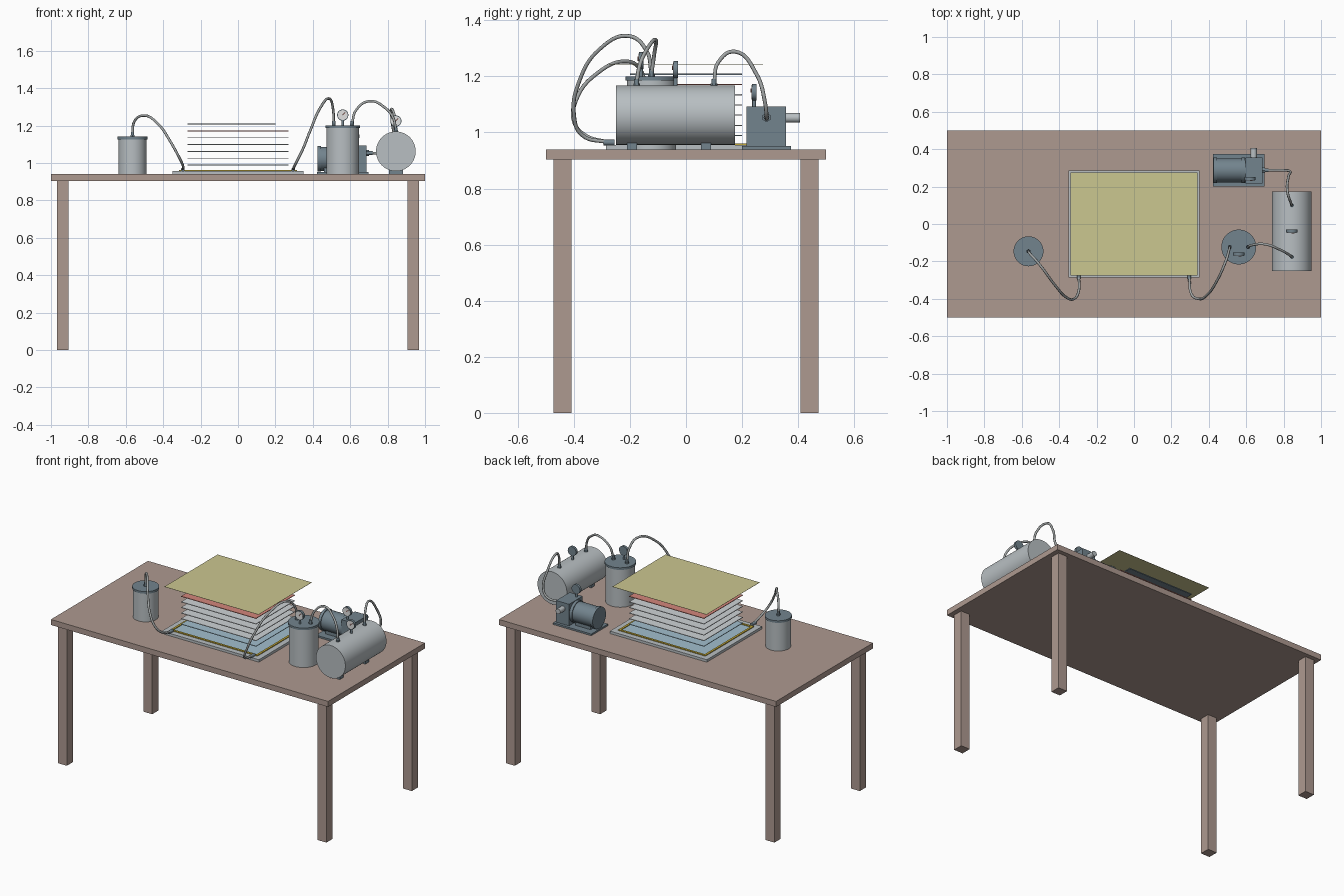
import bpy, math
from mathutils import Vector

cube = bpy.data.objects.get("Cube")
if cube:
    bpy.data.objects.remove(cube, do_unlink=True)


def material(name, r, g, b):
    m = bpy.data.materials.new(name)
    m.use_nodes = True
    m.diffuse_color = (r, g, b, 1)
    m.node_tree.nodes["Principled BSDF"].inputs["Base Color"].default_value = (r, g, b, 1)
    return m


wood = material("brown wood", .42, .32, .28)
metal = material("light metal", .48, .52, .54)
slate = material("slate metal", .17, .23, .27)
film_yellow = material("film yellow", .60, .57, .28)
tape_yellow = material("tape yellow", .55, .40, .04)
salmon = material("salmon", .65, .24, .20)
ply_grey = material("pale fabric", .62, .65, .67)
blue = material("pale blue", .36, .52, .62)
hose_grey = material("hose grey", .36, .38, .38)
dial_white = material("dial white", .75, .75, .75)


def finish(ob, name, mat):
    ob.name = name
    ob.data.materials.append(mat)
    return ob


def box(name, mat, lo, hi):
    """Box between two opposite corners."""
    lo, hi = Vector(lo), Vector(hi)
    bpy.ops.mesh.primitive_cube_add(size=1, location=(lo + hi) / 2)
    ob = bpy.context.object
    ob.scale = hi - lo
    bpy.ops.object.transform_apply(location=False, rotation=False, scale=True)
    return finish(ob, name, mat)


def rod(name, mat, start, end, radius, sides=48):
    """Smooth cylinder between two points."""
    start, end = Vector(start), Vector(end)
    axis = end - start
    bpy.ops.mesh.primitive_cylinder_add(vertices=sides, radius=radius, depth=axis.length,
                                        location=(start + end) / 2)
    ob = bpy.context.object
    ob.rotation_euler = axis.to_track_quat('Z', 'Y').to_euler()
    bpy.ops.object.shade_smooth_by_angle(angle=math.radians(35))
    return finish(ob, name, mat)


def hose(name, points):
    """Round flexible hose through the given points."""
    curve = bpy.data.curves.new(name, 'CURVE')
    curve.dimensions = '3D'
    curve.bevel_depth = .007
    curve.bevel_resolution = 2
    curve.use_fill_caps = True
    curve.resolution_u = 8
    spline = curve.splines.new('BEZIER')
    spline.bezier_points.add(len(points) - 1)
    for p, co in zip(spline.bezier_points, points):
        p.co = co
        p.handle_left_type = p.handle_right_type = 'AUTO'
    ob = bpy.data.objects.new(name, curve)
    bpy.context.collection.objects.link(ob)
    return finish(ob, name, hose_grey)


def sheet(name, mat, hx, hy, z, thick, x_max=None):
    x_max = hx if x_max is None else x_max
    return box(name, mat, (-hx, -hy, z), (x_max, hy, z + thick))


def gauge(name, x, y, base, center):
    """Front-facing dial on a short stem."""
    rod(name + "_stem", slate, (x, y, base), (x, y, center - .02), .007, 16)
    rod(name + "_case", slate, (x, y - .008, center), (x, y + .008, center), .03, 32)
    rod(name + "_dial", dial_white, (x, y - .01, center), (x, y - .008, center), .026, 32)
    rod(name + "_needle", salmon, (x, y - .011, center), (x + .013, y - .011, center + .013), .002, 6)


def nozzle(name, x, y, z):
    rod(name + "_nut", slate, (x, y, z - .005), (x, y, z + .01), .012, 6)
    rod(name, slate, (x, y, z), (x, y, z + .025), .009, 16)


def pot(name, x, y, radius, top):
    rod(name + "_body", metal, (x, y, TOP), (x, y, top - .014), radius)
    rod(name + "_lid", slate, (x, y, top - .014), (x, y, top), radius + .005)


# Table
TOP = .94
box("table_top", wood, (-1, -.5, .904), (1, .5, TOP))
for sx, side in ((-1, "right"), (1, "left")):
    for sy, end in ((-1, "front"), (1, "back")):
        box(f"{end}_{side}_leg", wood, (sx * .937 - .032, sy * .44 - .032, 0),
            (sx * .937 + .032, sy * .44 + .032, .904))

# Mould plate with release sheet and sealant tape frame
PLATE = .956
sheet("mould_plate", metal, .35, .285, TOP, PLATE - TOP)
sheet("release_sheet", blue, .30, .235, PLATE, .001)
for s in (-1, 1):
    box("tape_long", tape_yellow, (-.315, s * .243 - .007, PLATE), (.315, s * .243 + .007, PLATE + .005))
    box("tape_short", tape_yellow, (s * .308 - .007, -.25, PLATE), (s * .308 + .007, .25, PLATE + .005))

# Separated stack of sheets
STEP = .0363
sheet("lower_peel_sheet", blue, .27, .2, .987, .004)
for i in range(1, 5):
    sheet("fabric_ply", ply_grey, .27, .2, .987 + STEP * i, .004)
sheet("upper_peel_sheet", salmon, .27, .2, .987 + STEP * 5, .004)
sheet("flow_mesh", slate, .27, .2, .987 + STEP * 6, .006, x_max=.2)
sheet("bag_film", film_yellow, .34, .275, 1.243, .001)

# Resin pot
pot("resin_pot", -.564, -.146, .075, 1.14)
nozzle("resin_nozzle", -.564, -.146, 1.14)

# Catch pot
pot("catch_pot", .56, -.123, .088, 1.2)
for x in (.512, .61):
    nozzle("catch_nozzle", x, -.123, 1.2)
gauge("catch_gauge", .56, -.16, 1.2, 1.256)

# Vacuum tank
TX, TZ = .844, 1.062
rod("vacuum_tank", metal, (TX, -.25, TZ), (TX, .174, TZ), .106, 64)
for y in (-.192, .072):
    box("tank_foot", slate, (TX - .038, y - .018, TOP), (TX + .038, y + .018, .965))
for y in (-.176, .1):
    nozzle("tank_nozzle", TX, y, 1.165)
gauge("tank_gauge", TX, -.037, 1.16, 1.224)

# Vacuum pump
PY = .287
box("pump_base", slate, (.422, .2, TOP), (.698, .374, .951))
box("pump_block", slate, (.595, .216, .951), (.688, .356, 1.092))
rod("pump_motor", slate, (.435, PY, 1.022), (.6, PY, 1.022), .064)
for x in (.425, .575):
    rod("motor_band", slate, (x, PY, 1.022), (x + .018, PY, 1.022), .069)
box("motor_mount", slate, (.46, PY - .04, .951), (.57, PY + .04, .985))
rod("pump_exhaust", metal, (.64, .35, 1.052), (.64, .406, 1.052), .017, 24)
rod("pump_inlet_nut", slate, (.685, PY, 1.053), (.7, PY, 1.053), .016, 6)
rod("pump_inlet", slate, (.695, PY, 1.053), (.72, PY, 1.053), .01, 16)
gauge("pump_gauge", .62, .243, 1.09, 1.143)

# Fittings where the hoses enter the plate
for s in (-1, 1):
    rod("plate_fitting", slate, (s * .295, -.295, .964), (s * .295, -.255, .964), .01, 16)

# Hoses
hose("resin_hose", [(-.564, -.146, 1.15), (-.555, -.16, 1.22), (-.51, -.21, 1.253),
                    (-.42, -.33, 1.2), (-.365, -.39, 1.12), (-.32, -.4, 1.04),
                    (-.296, -.36, .99), (-.295, -.275, .964)])
hose("catch_hose", [(.512, -.123, 1.21), (.508, -.14, 1.29), (.49, -.2, 1.343),
                    (.44, -.31, 1.295), (.385, -.385, 1.17), (.345, -.4, 1.07),
                    (.305, -.37, .99), (.295, -.275, .964)])
hose("tank_hose", [(.61, -.123, 1.21), (.63, -.113, 1.28), (.7, -.108, 1.33),
                   (.786, -.14, 1.295), (.83, -.165, 1.24), (TX, -.176, 1.18)])
hose("pump_hose", [(TX, .1, 1.18), (.838, .115, 1.25), (.82, .175, 1.288), (.825, .25, 1.21),
                   (.832, .283, 1.1), (.8, PY, 1.056), (.71, PY, 1.053)])
